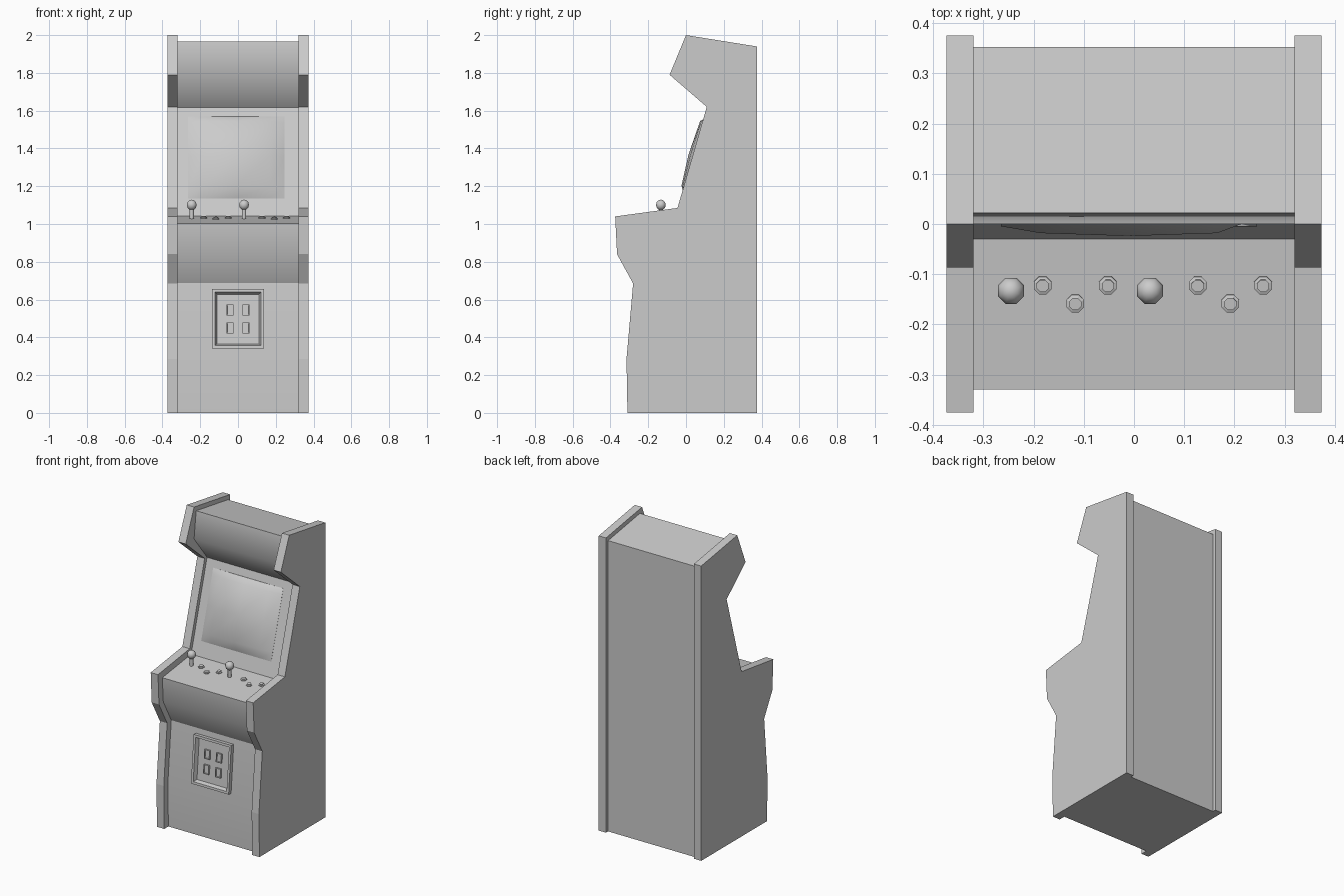
import bpy, bmesh, math
from mathutils import Matrix, Vector

if "Cube" in bpy.data.objects:
    bpy.data.objects.remove(bpy.data.objects["Cube"])


def finish(name, bm, matrix=None, smooth=False):
    bmesh.ops.recalc_face_normals(bm, faces=bm.faces[:])
    if smooth:
        for f in bm.faces:
            f.smooth = True
    me = bpy.data.meshes.new(name)
    bm.to_mesh(me)
    bm.free()
    ob = bpy.data.objects.new(name, me)
    bpy.context.collection.objects.link(ob)
    if matrix:
        ob.matrix_world = matrix
    return ob


def extrude_profile(bm, pts, x0, x1):
    """Close a (y, z) profile and extrude it along x."""
    face = bm.faces.new([bm.verts.new((x0, y, z)) for y, z in pts])
    out = bmesh.ops.extrude_face_region(bm, geom=[face])
    verts = [g for g in out["geom"] if isinstance(g, bmesh.types.BMVert)]
    bmesh.ops.translate(bm, verts=verts, vec=(x1 - x0, 0, 0))


def on_slope(p, q, x, t):
    """Frame on the slope from p to q: local y along it, local z outward."""
    a = math.atan2(q[1] - p[1], q[0] - p[0])
    pos = Vector((x, p[0] + (q[0] - p[0]) * t, p[1] + (q[1] - p[1]) * t))
    return Matrix.Translation(pos) @ Matrix.Rotation(a, 4, 'X')


def lathe(bm, rings, sides=8):
    """Stack (radius, height) rings about local z."""
    loops = []
    for r, h in rings:
        loops.append([bm.verts.new((r * math.cos(a), r * math.sin(a), h))
                      for a in [(i + 0.5) * 2 * math.pi / sides for i in range(sides)]])
    for lo, hi in zip(loops, loops[1:]):
        for i in range(sides):
            j = (i + 1) % sides
            bm.faces.new((lo[i], lo[j], hi[j], hi[i]))
    bm.faces.new(loops[0])
    bm.faces.new(loops[-1])


# Side panels
SIDE = [(0.375, 0), (0.375, 1.94), (0, 2), (-0.087, 1.79), (0.11, 1.62),
        (-0.045, 1.085), (-0.375, 1.04), (-0.365, 0.84), (-0.28, 0.685),
        (-0.315, 0.285), (-0.31, 0)]
for side, s in (("left", -1), ("right", 1)):
    bm = bmesh.new()
    extrude_profile(bm, SIDE, s * 0.32, s * 0.373)
    finish(side + "_side_panel", bm)

# Inner cabinet body, inset from the side panels
BODY = [(0.353, 0), (0.353, 1.914), (0.022, 1.967), (0.0, 1.79), (0.135, 1.618),
        (-0.03, 1.043), (-0.33, 1.003), (-0.32, 0.84), (-0.237, 0.688),
        (-0.272, 0.288), (-0.267, 0)]
SOFT = {3, 7, 9}   # rounded-looking corners
bm = bmesh.new()
extrude_profile(bm, BODY, -0.32, 0.32)
soft = [BODY[i] for i in SOFT]
for e in bm.edges:
    a, b = e.verts
    along_x = abs(a.co.x - b.co.x) > 0.1
    e.smooth = along_x and any(abs(a.co.y - y) + abs(a.co.z - z) < 1e-4 for y, z in soft)
finish("cabinet_body", bm, smooth=True)

# Domed screen on the sloping panel
us, vs = [-1, -0.69, 0, 0.69, 1], [-1, -0.74, 0, 0.84, 1]
lift = [[0, 0, 0, 0, 0], [0, 0.031, 0.037, 0.031, 0], [0, 0.037, 0.047, 0.037, 0],
        [0, 0.031, 0.037, 0.031, 0], [0, 0, 0, 0, 0]]
bm = bmesh.new()
grid = [[bm.verts.new((u * 0.255, v * 0.226, lift[j][i] + 0.001))
         for i, u in enumerate(us)] for j, v in enumerate(vs)]
for j in range(4):
    for i in range(4):
        bm.faces.new((grid[j][i], grid[j][i + 1], grid[j + 1][i + 1], grid[j + 1][i]))
bmesh.ops.extrude_edge_only(bm, edges=[e for e in bm.edges if e.is_boundary])
for v in [v for v in bm.verts if v.is_boundary]:
    v.co.z = -0.01
for e in bm.edges:
    e.smooth = not all(abs(v.co.z - 0.001) < 1e-5 for v in e.verts)
finish("screen", bm, on_slope(BODY[5], BODY[4], -0.01, 0.538), smooth=True)

# Coin door: raised frame with a recessed plate
door = on_slope(BODY[9], BODY[8], 0, 0.52)
bm = bmesh.new()
bmesh.ops.create_cube(bm, size=1, matrix=Matrix.Translation((0, 0, 0.008))
                      @ Matrix.Diagonal((0.274, 0.314, 0.036, 1)))
front = max(bm.faces, key=lambda f: f.calc_center_median().z)
bmesh.ops.inset_region(bm, faces=[front], thickness=0.022)
bmesh.ops.inset_region(bm, faces=[front], thickness=0.014, depth=-0.024)
finish("coin_door", bm, door)

# Four coin slots, each a raised surround with a sunk centre
for row, v in (("lower", -0.048), ("upper", 0.048)):
    for col, u in (("left", -0.043), ("right", 0.043)):
        bm = bmesh.new()
        bmesh.ops.create_cube(bm, size=1, matrix=Matrix.Diagonal((0.038, 0.058, 0.018, 1)))
        front = max(bm.faces, key=lambda f: f.calc_center_median().z)
        bmesh.ops.inset_region(bm, faces=[front], thickness=0.006)
        bmesh.ops.inset_region(bm, faces=[front], thickness=0.002, depth=-0.006)
        finish(f"coin_slot_{row}_{col}", bm, door @ Matrix.Translation((u, v, 0.006)))


def deck(x, y):
    p, q = BODY[6], BODY[5]
    return on_slope(p, q, x, (y - p[0]) / (q[0] - p[0]))


# Joysticks and buttons for two players
for n, (stick, first) in enumerate(((-0.245, -0.182), (0.032, 0.127)), 1):
    bm = bmesh.new()
    lathe(bm, [(0.012, -0.01), (0.012, 0.055)])
    finish(f"joystick_shaft_{n}", bm, Matrix.Translation((stick, -0.133, 1.03)), smooth=True
           ).data.set_sharp_from_angle(angle=math.radians(50))
    bm = bmesh.new()
    bmesh.ops.create_uvsphere(bm, u_segments=8, v_segments=6, radius=0.028)
    finish(f"joystick_ball_{n}", bm, Matrix.Translation((stick, -0.133, 1.101))
           @ Matrix.Rotation(math.pi / 8, 4, 'Z'), smooth=True)
    for k, (dx, y) in enumerate(((0, -0.122), (0.065, -0.158), (0.13, -0.122)), 1):
        bm = bmesh.new()
        lathe(bm, [(0.019, -0.005), (0.019, 0.005), (0.013, 0.007), (0.013, 0.011)])
        finish(f"button_{n}_{k}", bm, deck(first + dx, y))
